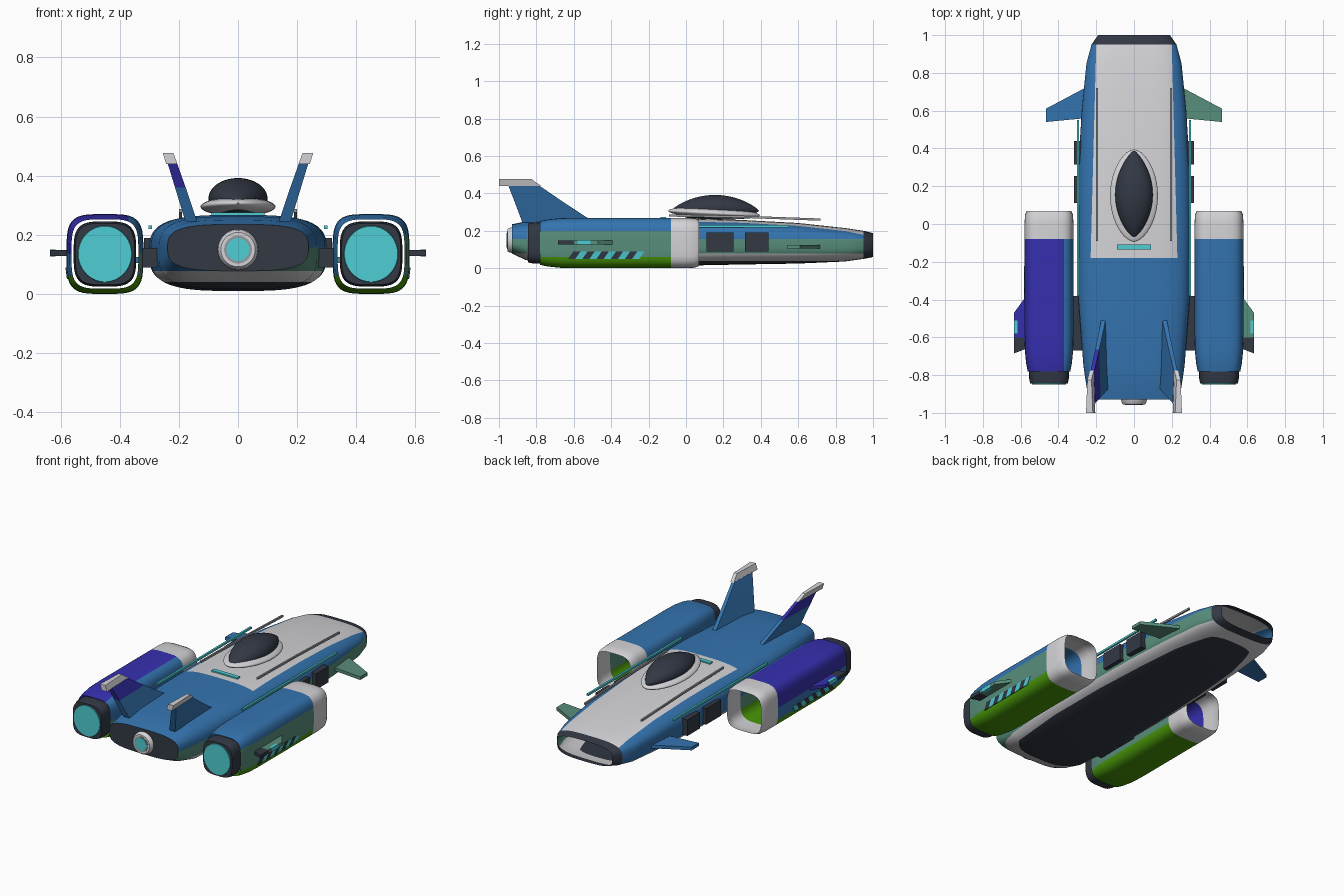
import bpy, bmesh, math
from mathutils import Vector

if "Cube" in bpy.data.objects:
    bpy.data.objects.remove(bpy.data.objects["Cube"])


def linear(v):
    v /= 255
    return v / 12.92 if v < 0.04 else ((v + 0.055) / 1.055) ** 2.4


PALETTE = {
    "blue": (52, 116, 176), "teal": (88, 142, 124), "purple": (54, 48, 176),
    "green": (72, 150, 8), "white": (212, 212, 216), "dark": (50, 56, 68),
    "cyan": (78, 206, 212), "grey": (150, 152, 156),
}
NAMES = list(PALETTE)
MATS = []
for label, rgb in PALETTE.items():
    m = bpy.data.materials.new(label + " paint")
    m.use_nodes = True
    col = [linear(c) for c in rgb] + [1]
    m.diffuse_color = col
    m.node_tree.nodes["Principled BSDF"].inputs["Base Color"].default_value = col
    MATS.append(m)


def skin(name, rings, colour, caps=(True, True), cuts=(), smooth=True):
    """Loft rings of points; colour is a name or a rule on face centres."""
    bm = bmesh.new()
    loops = [[bm.verts.new(p) for p in r] for r in rings]
    n = len(loops[0])
    for a, b in zip(loops, loops[1:]):
        for i in range(n):
            j = (i + 1) % n
            bm.faces.new((a[i], a[j], b[j], b[i]))
    if caps[0]:
        bm.faces.new(loops[0][::-1])
    if caps[1]:
        bm.faces.new(loops[-1])
    for co, no in cuts:
        bmesh.ops.bisect_plane(bm, geom=bm.verts[:] + bm.edges[:] + bm.faces[:],
                               plane_co=co, plane_no=no, dist=1e-5)
    bmesh.ops.recalc_face_normals(bm, faces=bm.faces[:])
    used = []
    for f in bm.faces:
        c = colour(f.calc_center_median()) if callable(colour) else colour
        if c not in used:
            used.append(c)
        f.material_index = used.index(c)
    me = bpy.data.meshes.new(name)
    bm.to_mesh(me)
    bm.free()
    for c in used:
        me.materials.append(MATS[NAMES.index(c)])
    ob = bpy.data.objects.new(name, me)
    bpy.context.collection.objects.link(ob)
    if smooth:
        bpy.ops.object.select_all(action="DESELECT")
        ob.select_set(True)
        bpy.context.view_layer.objects.active = ob
        bpy.ops.object.shade_smooth_by_angle(angle=math.radians(32))
    return ob


def oval(y, hw, hh, cx=0, cz=0, n=2, seg=48):
    """Superellipse ring facing along y."""
    pts = []
    for i in range(seg):
        a = math.tau * (i + 0.5) / seg
        c, s = math.cos(a), math.sin(a)
        pts.append((cx + hw * math.copysign(abs(c) ** (2 / n), c), y,
                    cz + hh * math.copysign(abs(s) ** (2 / n), s)))
    return pts


def slab(name, outline, z0, z1, colour, cuts=()):
    return skin(name, [[(x, y, z) for x, y in outline] for z in (z0, z1)],
                colour, cuts=cuts, smooth=False)


def box(name, x0, x1, y0, y1, z0, z1, colour):
    return slab(name, [(x0, y0), (x1, y0), (x1, y1), (x0, y1)], z0, z1, colour)


X, Y, Z = Vector((1, 0, 0)), Vector((0, 1, 0)), Vector((0, 0, 1))

# Main hull: open nose, dark rear plate, painted deck and sides
SECTIONS = [(-0.93, .238, .078, .235), (-0.86, .252, .045, .25), (-0.75, .268, .016, .262),
            (-0.4, .295, .01, .267), (0, .3, .014, .267), (0.3, .295, .02, .258),
            (0.6, .277, .025, .242), (0.85, .252, .036, .215), (0.95, .225, .05, .2),
            (1, .19, .06, .188)]


def hull_colour(c):
    if c.y > 0.95 or c.y < -0.929:
        return "dark"
    if c.y > -0.18 and c.z > 0.16 and abs(c.x) < 0.225 - 0.0265 * c.y:
        return "white"
    if c.z < 0.04:
        return "dark"
    if c.z < 0.078:
        return "white"
    return "teal" if c.x > 0 and c.z < 0.157 else "blue"


skin("hull", [oval(y, w, (b - a) / 2, 0, (a + b) / 2, 3.3, 64) for y, w, a, b in SECTIONS],
     hull_colour, caps=(True, False),
     cuts=[(Z * 0.04, Z), (Z * 0.078, Z), (Z * 0.157, Z), (Y * -0.18, Y),
           (X * 0.225, X + Y * 0.0265), (X * -0.225, X - Y * 0.0265)])

# Rear thruster
skin("thruster_ring", [oval(-0.92, .07, .07, 0, .15), oval(-0.945, .066, .066, 0, .15),
                       oval(-0.955, .058, .058, 0, .15)], "white")
skin("thruster_collar", [oval(y, .047, .047, 0, .15) for y in (-.95, -.957)], "grey")
skin("thruster_glow", [oval(y, .039, .039, 0, .15) for y in (-.95, -.959)], "cyan")

# Canopy and its collar
ts = [math.sin(math.pi / 2 * k / 10.3) for k in range(-10, 11)]
skin("canopy_collar", [oval(.15 + .245 * t, .127 * (1 - t * t) ** .6, .03 * (1 - t * t) ** .5,
                            0, .295 - .012 * t) for t in ts], "white")
skin("canopy", [oval(.155 + .235 * t, .1 * (1 - t * t) ** .85, .07 * (1 - t * t) ** .8,
                     0, .322 - .015 * t * t) for t in ts], "dark")
box("deck_light", -.09, .09, -.135, -.108, .262, .275, "cyan")

NAC_Z, NAC_H, NAC_W = .135, .135, .13


def nacelle_colour(side):
    def rule(c):
        if c.y > -0.08:
            return "white"
        if c.z < 0.06:
            return "green"
        if side > 0:
            if c.z > 0.2:
                return "blue"
            return "teal" if c.x > 0.45 else "blue"
        if c.x < -0.37:
            return "purple" if c.z > 0.137 else "blue"
        return "blue" if c.z > 0.137 else "teal"
    return rule


for s, tag in ((1, "left"), (-1, "right")):
    cx = s * 0.45
    trim = "teal" if s > 0 else "blue"

    # Engine nacelle: open shell with a separate dark nozzle
    shell = [(-.78, .113), (-.74, .121), (-.67, .128), (-.58, .13), (-.08, .13),
             (0, .13), (.05, .127), (.07, .118)]
    skin(tag + "_nacelle", [oval(y, w, w * NAC_H / NAC_W, cx, NAC_Z, 4) for y, w in shell],
         nacelle_colour(s), caps=(False, False),
         cuts=[(Z * 0.06, Z), (Z * 0.137, Z), (Z * 0.2, Z), (X * s * 0.37, X)])
    skin(tag + "_nozzle", [oval(y, w, w * 1.04, cx, NAC_Z, 3.6)
                           for y, w in ((-.77, .106), (-.82, .105), (-.845, .1))], "dark")
    skin(tag + "_nozzle_glow", [oval(-.84, .093, .097, cx, NAC_Z),
                                oval(-.85, .09, .094, cx, NAC_Z)], "cyan")

    # Hazard stripes on the outer lower flank
    def flank(z, out):
        v = abs(z - NAC_Z) / NAC_H
        return cx + s * (NAC_W * (1 - v ** 4) ** .25 + out)
    for i in range(10):
        y = -.63 + .038 * i
        quad = [(y, .05), (y + .038, .05), (y + .066, .09), (y + .028, .09)]
        skin(f"{tag}_stripe_{i}", [[(flank(z, o), yy, z) for yy, z in quad] for o in (-.002, .004)],
             "cyan" if i % 2 else "dark", smooth=False)

    # Nacelle finlet with a light and dark trailing part
    slab(tag + "_finlet", [(s * .57, -.38), (s * .635, -.47), (s * .635, -.685), (s * .57, -.66)],
         .128, .148, lambda c: "dark" if c.y < -.6 else ("teal" if s > 0 else "purple"),
         cuts=[(Y * -.6, Y)])
    box(tag + "_finlet_light", s * .617, s * .636, -.58, -.51, .126, .15, "cyan")

    # Pylon, side pods and long rails
    box(tag + "_pylon", s * .26, s * .335, -.67, -.38, .09, .155, "dark")
    for k, (y0, y1) in enumerate(((.11, .255), (.315, .44))):
        box(f"{tag}_side_pod_{k}", s * .27, s * .318, y0, y1, .09, .19, "dark")
    box(tag + "_light_rail", s * .29, s * .302, -.38, .55, .219, .231, "cyan")
    skin(tag + "_deck_rail", [[(s * (.195 + a), y, z + b) for a, b in
                               ((-.005, -.006), (.005, -.006), (.005, .006), (-.005, .006))]
                              for y, z in ((-.09, .282), (.3, .275), (.72, .26))],
         "grey", smooth=False)

    # Canard
    slab(tag + "_canard", [(s * .26, .72), (s * .467, .61), (s * .467, .54), (s * .26, .56)],
         .105, .125, trim)

    # Tail fin in leaning levels, then its cap
    def level(x, z, y0, y1, t):
        f = t * .6
        return [(s * (x - t), y0, z), (s * (x + t), y0, z), (s * (x + f), y1, z), (s * (x - f), y1, z)]
    skin(tag + "_tail_fin", [level(.158, .245, -.875, -.49, .02), level(.195, .36, -.918, -.665, .018),
                             level(.222, .442, -.95, -.785, .016)],
         lambda c: "purple" if s < 0 and c.z > .36 else "blue", smooth=False)
    skin(tag + "_tail_fin_cap", [level(.224, .44, -1, -.775, .019), level(.236, .476, -1, -.825, .018)],
         "white", smooth=False)
